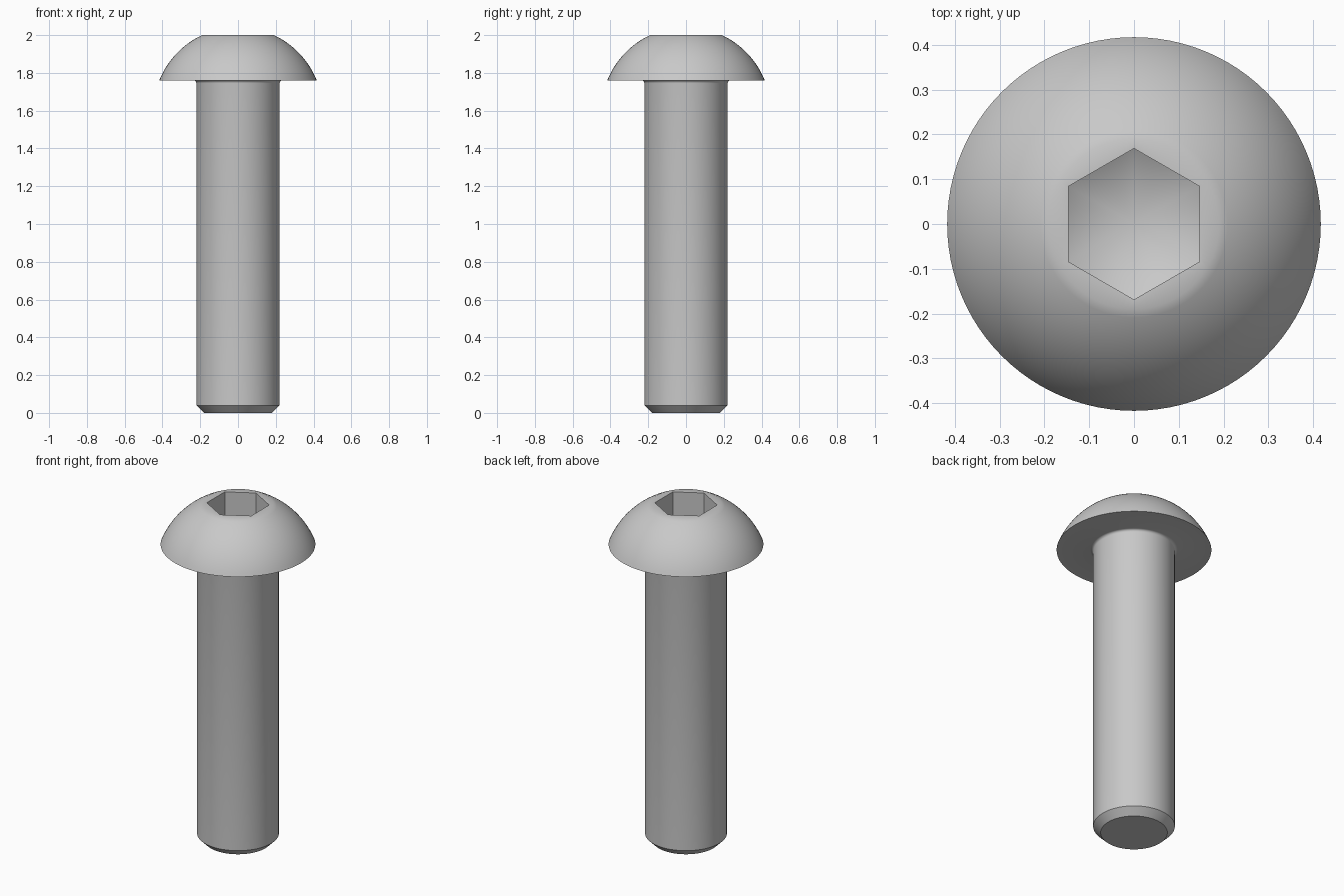
import bpy
import bmesh
from math import cos, sin, pi, radians, sqrt, tan, atan2

cube = bpy.data.objects.get("Cube")
if cube:
    bpy.data.objects.remove(cube, do_unlink=True)

SEGMENTS = 96
SHANK_R, TIP_R, CHAMFER = 0.22, 0.18, 0.04
HEAD_R, HEAD_Z, TOP_R, TOP_Z = 0.417, 1.76, 0.19, 2.0
FILLET = 0.015
HEX_FLAT, SOCKET_DEPTH = 0.146, 0.15     # half width across flats, wall depth
HEX_CORNER = HEX_FLAT / cos(pi / 6)


def angle(i):
    return 2 * pi * i / SEGMENTS


def hex_radius(a):
    """Distance to a hexagon with corners on the y axis."""
    return HEX_FLAT / cos((a + pi / 6) % (pi / 3) - pi / 6)


def cone_floor(r):
    """Height of the drilled cone at the bottom of the socket."""
    return TOP_Z - SOCKET_DEPTH - (HEX_CORNER - r) * tan(radians(30))


def add_ring(bm, radius, height):
    ring = []
    for i in range(SEGMENTS):
        r = radius(angle(i))
        ring.append(bm.verts.new((r * cos(angle(i)), r * sin(angle(i)), height(r))))
    return ring


def circle(bm, r, z):
    return add_ring(bm, lambda a: r, lambda _: z)


def bridge(bm, low, high):
    for i in range(SEGMENTS):
        j = (i + 1) % SEGMENTS
        bm.faces.new((low[i], low[j], high[j], high[i]))


# Outer profile: chamfered tip, shank, fillet under the head, domed head
profile = [(TIP_R, 0), (SHANK_R, CHAMFER)]
for k in range(5):
    t = k / 4 * pi / 2
    profile.append((SHANK_R + FILLET * (1 - cos(t)), HEAD_Z - FILLET * (1 - sin(t))))

head_h = TOP_Z - HEAD_Z
drop = (HEAD_R**2 - TOP_R**2 - head_h**2) / (2 * head_h)   # dome centre below the rim
dome_r = sqrt(HEAD_R**2 + drop**2)
start, end = atan2(drop, HEAD_R), atan2(drop + head_h, TOP_R)
STEPS = 16
for k in range(STEPS + 1):
    t = start + (end - start) * k / STEPS
    profile.append((dome_r * cos(t), HEAD_Z - drop + dome_r * sin(t)))

bm = bmesh.new()
rings = [circle(bm, r, z) for r, z in profile]

# Hexagonal socket: mouth, then walls running down to the cone
rings.append(add_ring(bm, hex_radius, lambda r: TOP_Z))
rings.append(add_ring(bm, hex_radius, cone_floor))
for low, high in zip(rings, rings[1:]):
    bridge(bm, low, high)

# Tip cap and socket cone
bm.faces.new(rings[0][::-1])
point = bm.verts.new((0, 0, cone_floor(0)))
for i in range(SEGMENTS):
    bm.faces.new((rings[-1][i], rings[-1][(i + 1) % SEGMENTS], point))
bmesh.ops.recalc_face_normals(bm, faces=bm.faces)

mesh = bpy.data.meshes.new("socket_screw")
bm.to_mesh(mesh)
bm.free()
screw = bpy.data.objects.new("socket_screw", mesh)
bpy.context.collection.objects.link(screw)

# Plain grey steel
steel = bpy.data.materials.new("grey_steel")
steel.use_nodes = True
grey = (0.58, 0.58, 0.58, 1)
steel.diffuse_color = grey
steel.node_tree.nodes["Principled BSDF"].inputs["Base Color"].default_value = grey
mesh.materials.append(steel)

bpy.ops.object.select_all(action="DESELECT")
screw.select_set(True)
bpy.context.view_layer.objects.active = screw
bpy.ops.object.shade_smooth_by_angle(angle=radians(30))
